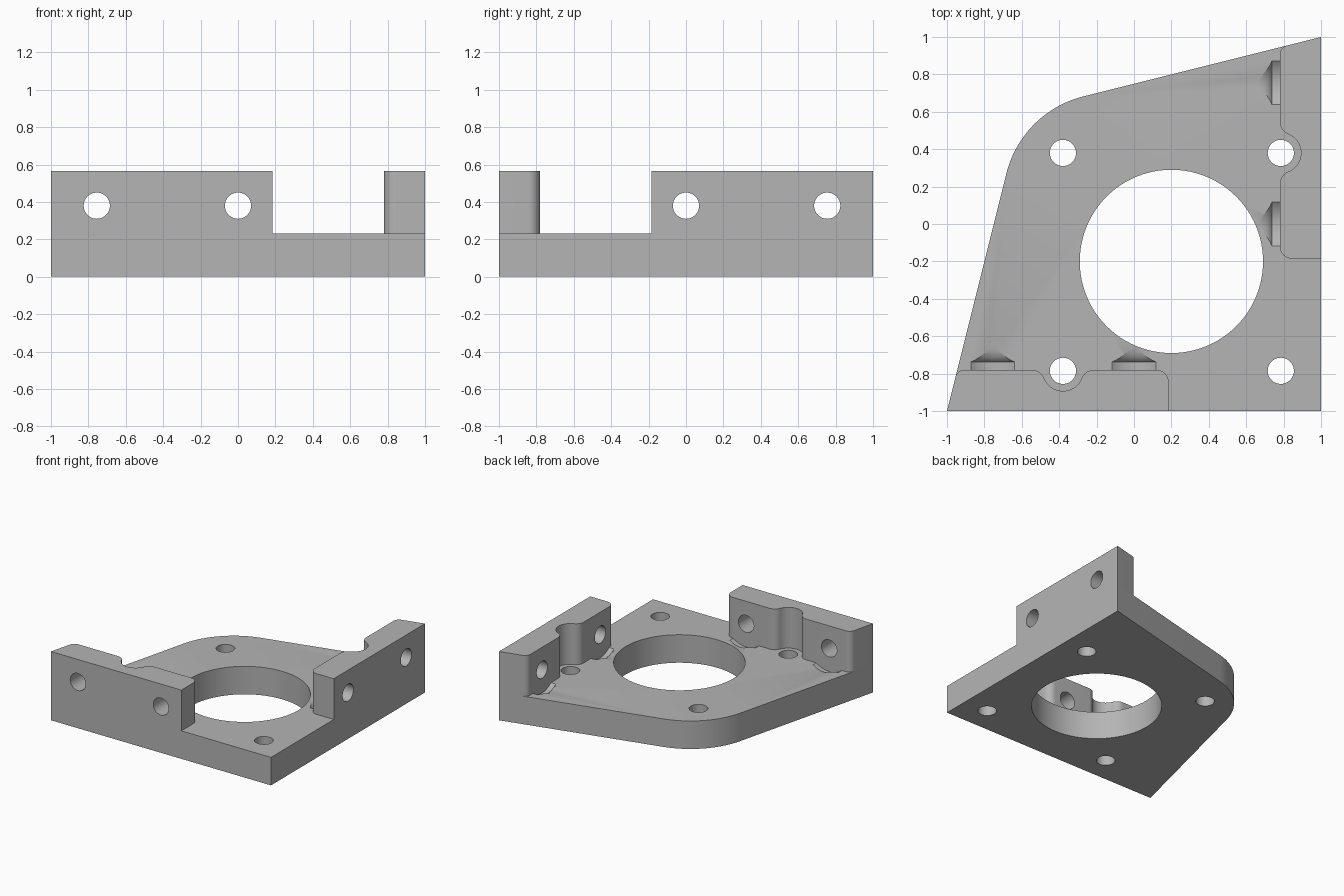
import bpy, bmesh, math
from mathutils import Vector, Matrix

if "Cube" in bpy.data.objects:
    bpy.data.objects.remove(bpy.data.objects["Cube"])

FLOOR, TOP, SLOPE = 0.23, 0.565, 0.25
SCREW_R, WALL_Y = 0.07, -0.78
HOLE_Z = 0.38
WALL_HOLES = (-0.755, 0.0)

# One plain grey metal
grey = bpy.data.materials.new("grey metal")
grey.use_nodes = True
colour = (0.46, 0.46, 0.46, 1)
grey.diffuse_color = colour
grey.node_tree.nodes["Principled BSDF"].inputs["Base Color"].default_value = colour

# Reflection across the plate's diagonal: (x, y) -> (-y, -x)
DIAGONAL = Matrix(((0, -1, 0, 0), (-1, 0, 0, 0), (0, 0, 1, 0), (0, 0, 0, 1)))


def arc(cx, cy, r, start, end, steps=16):
    angles = [start + (end - start) * i / steps for i in range(steps + 1)]
    return [(cx + r * math.cos(a), cy + r * math.sin(a)) for a in angles]


def fillet(before, corner, after, r, steps=12):
    """Points rounding one polygon corner with radius r."""
    c = Vector(corner)
    u, v = (Vector(before) - c).normalized(), (Vector(after) - c).normalized()
    half = u.angle(v) / 2
    mid = c + (u + v).normalized() * r / math.sin(half)
    a, b = c + u * r / math.tan(half) - mid, c + v * r / math.tan(half) - mid
    start = math.atan2(a.y, a.x)
    sweep = math.atan2(a.x * b.y - a.y * b.x, a.dot(b))
    return arc(mid.x, mid.y, r, start, start + sweep, steps)


def finish(name, bm, matrix=None):
    if matrix is not None:
        bm.transform(matrix)
    bmesh.ops.recalc_face_normals(bm, faces=bm.faces)
    mesh = bpy.data.meshes.new(name)
    bm.to_mesh(mesh)
    bm.free()
    mesh.materials.append(grey)
    ob = bpy.data.objects.new(name, mesh)
    bpy.context.collection.objects.link(ob)
    return ob


def prism(name, outline, z0, z1, matrix=None):
    bm = bmesh.new()
    face = bm.faces.new([bm.verts.new((x, y, z0)) for x, y in outline])
    new = bmesh.ops.extrude_face_region(bm, geom=[face])["geom"]
    verts = [g for g in new if isinstance(g, bmesh.types.BMVert)]
    bmesh.ops.translate(bm, vec=(0, 0, z1 - z0), verts=verts)
    return finish(name, bm, matrix)


def lathe_y(name, x, z, profile, matrix=None, sides=64):
    """Solid turned about an axis along y, from (y, radius) pairs."""
    bm = bmesh.new()
    rings = [[bm.verts.new((px, y, pz)) for px, pz in
              arc(x, z, r, 0, math.tau, sides)[:-1]] for y, r in profile]
    for a, b in zip(rings, rings[1:]):
        for i in range(sides):
            j = (i + 1) % sides
            bm.faces.new((a[i], a[j], b[j], b[i]))
    bm.faces.new(rings[0])
    bm.faces.new(rings[-1])
    return finish(name, bm, matrix)


def combine(target, tool, operation):
    mod = target.modifiers.new("combine", "BOOLEAN")
    mod.operation, mod.solver, mod.object = operation, "EXACT", tool
    bpy.context.view_layer.objects.active = target
    bpy.ops.object.modifier_apply(modifier=mod.name)
    bpy.data.objects.remove(tool)


# Base plate with one broad rounded corner
outline = [(-1, -1), (1, -1), (1, 1)]
outline += fillet((1, 1), (-0.6, 0.6), (-1, -1), 0.566, 32)
bracket = prism("mounting_bracket", outline, 0, FLOOR)

# Screw-head clearances sunk into the floor beside each wall
relief = [(-0.85, 0.19), (-0.737, 0.19), (-0.728, 0.178), (-0.712, 0.166),
          (-0.69, 0.157), (-0.66, 0.15)]
for mirror in (Matrix(), DIAGONAL):
    for x in WALL_HOLES:
        combine(bracket, lathe_y("relief_cutter", x, HOLE_Z, relief, mirror), "DIFFERENCE")

# Side wall outline: slanted end, scalloped recess, rounded inner corners
end_x = 0.185
slant = (-1 + SLOPE * (WALL_Y + 1), WALL_Y)
recess_x, recess_y, recess_r, blend = -0.38, -0.785, 0.108, 0.07
dy = recess_y - (WALL_Y - blend)
dx = math.sqrt((recess_r + blend) ** 2 - dy ** 2)
tilt = math.atan2(dy, dx)
wall = [(-1, -1), (end_x, -1)]
wall += fillet((end_x, -1), (end_x, WALL_Y), slant, 0.065)
wall += arc(recess_x + dx, WALL_Y - blend, blend, math.pi / 2, math.pi - tilt, 10)
wall += arc(recess_x, recess_y, recess_r, -tilt, tilt - math.pi, 24)
wall += arc(recess_x - dx, WALL_Y - blend, blend, tilt, math.pi / 2, 10)
wall += fillet((end_x, WALL_Y), slant, (-1, -1), 0.05)

# Two mirrored walls, each with two cross holes
for mirror in (Matrix(), DIAGONAL):
    combine(bracket, prism("wall", wall, 0, TOP, mirror), "UNION")
    for x in WALL_HOLES:
        bore = [(-1.1, SCREW_R), (-0.7, SCREW_R)]
        combine(bracket, lathe_y("hole_cutter", x, HOLE_Z, bore, mirror), "DIFFERENCE")

# Large central bore and four screw holes through the plate
holes = [(0.2, -0.2, 0.49)]
holes += [(x, y, SCREW_R) for x in (-0.38, 0.785) for y in (-0.785, 0.38)]
for x, y, r in holes:
    circle = arc(x, y, r, 0, math.tau, 96)[:-1]
    combine(bracket, prism("bore_cutter", circle, -0.1, 0.7 if r < 0.1 else 0.3), "DIFFERENCE")

# Smooth curved faces, crisp edges
bpy.ops.object.select_all(action="DESELECT")
bracket.select_set(True)
bpy.context.view_layer.objects.active = bracket
bpy.ops.object.shade_smooth_by_angle(angle=math.radians(25))
